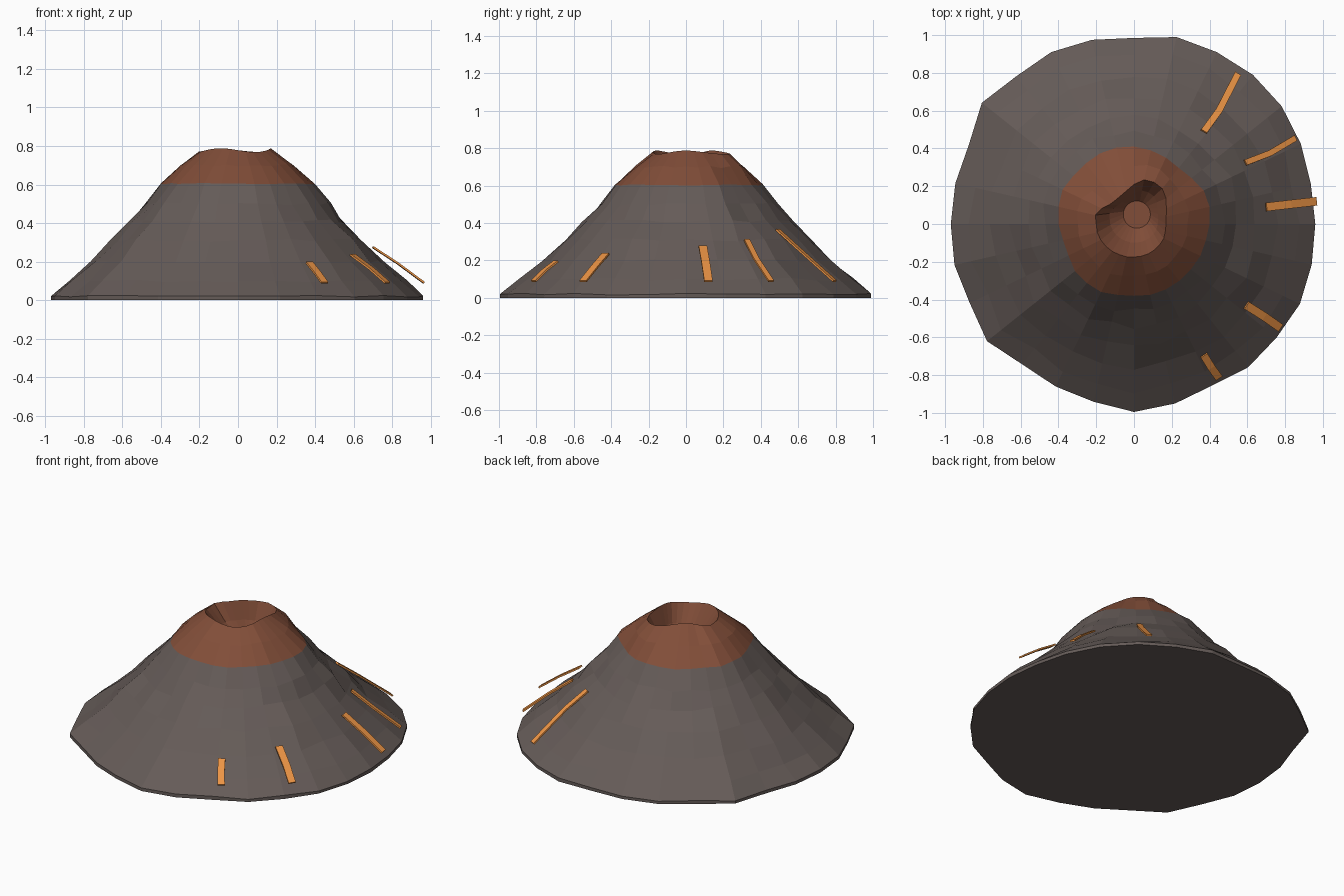
import bpy, bmesh, math, random
from mathutils import Vector

if "Cube" in bpy.data.objects:
    bpy.data.objects.remove(bpy.data.objects["Cube"])

random.seed(4)
N = 28


def material(name, rgb):
    m = bpy.data.materials.new(name)
    m.diffuse_color = (*rgb, 1)
    m.use_nodes = True
    m.node_tree.nodes["Principled BSDF"].inputs["Base Color"].default_value = m.diffuse_color
    return m


ROCK = material("rock", (0.13, 0.105, 0.097))
RIM = material("rim_rock", (0.22, 0.075, 0.04))
LAVA = material("lava", (0.85, 0.30, 0.06))


def finish(name, bm, mat):
    bmesh.ops.recalc_face_normals(bm, faces=bm.faces)
    me = bpy.data.meshes.new(name)
    bm.to_mesh(me)
    bm.free()
    me.materials.append(mat)
    ob = bpy.data.objects.new(name, me)
    bpy.context.collection.objects.link(ob)
    return ob


def ring(radii, z, jr=0.0, jz=0.0, c=(0, 0)):
    pts = []
    for k, r in enumerate(radii):
        a = 2 * math.pi * k / N
        r += random.uniform(-jr, jr)
        pts.append((c[0] + r * math.cos(a), c[1] + r * math.sin(a),
                    z + random.uniform(-jz, jz)))
    return pts


def loft(name, rings, mat, cap_start=False, cap_end=False):
    bm = bmesh.new()
    vs = [[bm.verts.new(p) for p in r] for r in rings]
    for a, b in zip(vs, vs[1:]):
        for k in range(N):
            j = (k + 1) % N
            bm.faces.new((a[k], a[j], b[j], b[k]))
    if cap_start:
        bm.faces.new(vs[0])
    if cap_end:
        bm.faces.new(vs[-1])
    return finish(name, bm, mat)


def mix(a, b, t):
    return [x + (y - x) * t for x, y in zip(a, b)]


# Outline radii, counter-clockwise from +x: foot, colour border, crater lip
foot = [.96, .96, .98, 1.0, 1.01, 1.01, 1.015, .985, 1.0, 1.01, 1.0, 1.03, .97, .97,
        .97, .975, .965, .995, .95, .955, .965, .995, .975, .95, .97, .965, .975, .965]
border = [.40, .41, .41, .39, .38, .39, .40, .41, .415, .415, .41, .41, .42, .41,
          .40, .385, .385, .40, .40, .40, .385, .38, .385, .385, .385, .385, .39, .39]
lip = [.17, .175, .19, .217, .24, .245, .24, .21, .18, .165, .16, .165, .19, .21,
       .20, .20, .195, .19, .185, .18, .178, .175, .175, .175, .175, .175, .175, .17]

border_ring = ring(border, 0.605, 0, 0.004)

# Grey slopes with a closed underside
slopes = [ring(foot, 0.0), ring(foot, 0.02, 0, 0.004)]
for t, z in ((.83, .10), (.63, .20), (.44, .31), (.27, .41), (.13, .50)):
    slopes.append(ring(mix(border, foot, t), z, 0.014, 0.008))
slopes.append(border_ring)
loft("mountain_slopes", slopes, ROCK, cap_start=True)

# Red-brown summit and crater bowl
lip_ring = [(x, y, 0.778 + 0.01 * math.cos(3 * math.atan2(y, x)))
            for x, y, _ in ring(lip, 0)]
c = (0.015, 0.05)
floor = ring([0.072] * N, 0.60, c=c)
bowl = [tuple(Vector(p).lerp(Vector(q), 0.5) - Vector((0, 0, 0.02)))
        for p, q in zip(lip_ring, floor)]
loft("summit_crater",
     [border_ring, ring(mix(border, lip, .5), 0.70, 0.008, 0.006), lip_ring, bowl, floor],
     RIM, cap_end=True)


# Lava streaks as thin ribbons down the slope
def streak(name, path, width, thick=0.01):
    bm = bmesh.new()
    pts = [Vector(p) for p in path]
    along = pts[-1] - pts[0]
    side = Vector((-along.y, along.x, 0)).normalized() * width / 2
    up = along.cross(side).normalized() * thick / 2
    if up.z < 0:
        up = -up
    sec = [[bm.verts.new(p + o) for o in (side + up, up - side, -side - up, side - up)]
           for p in pts]
    for a, b in zip(sec, sec[1:]):
        for k in range(4):
            j = (k + 1) % 4
            bm.faces.new((a[k], a[j], b[j], b[k]))
    bm.faces.new(sec[0])
    bm.faces.new(sec[-1])
    finish(name, bm, LAVA)


streaks = [
    ([(.37, .49, .365), (.45, .60, .265), (.55, .795, .09)], .036),
    ([(.59, .325, .31), (.72, .375, .21), (.855, .455, .09)], .032),
    ([(.70, .09, .275), (.83, .105, .19), (.965, .12, .09)], .045),
    ([(.595, -.43, .235), (.69, -.49, .165), (.775, -.55, .09)], .045),
    ([(.37, -.695, .195), (.41, -.76, .145), (.45, -.815, .09)], .042),
]
for i, (path, w) in enumerate(streaks):
    streak(f"lava_streak_{i + 1}", path, w)
